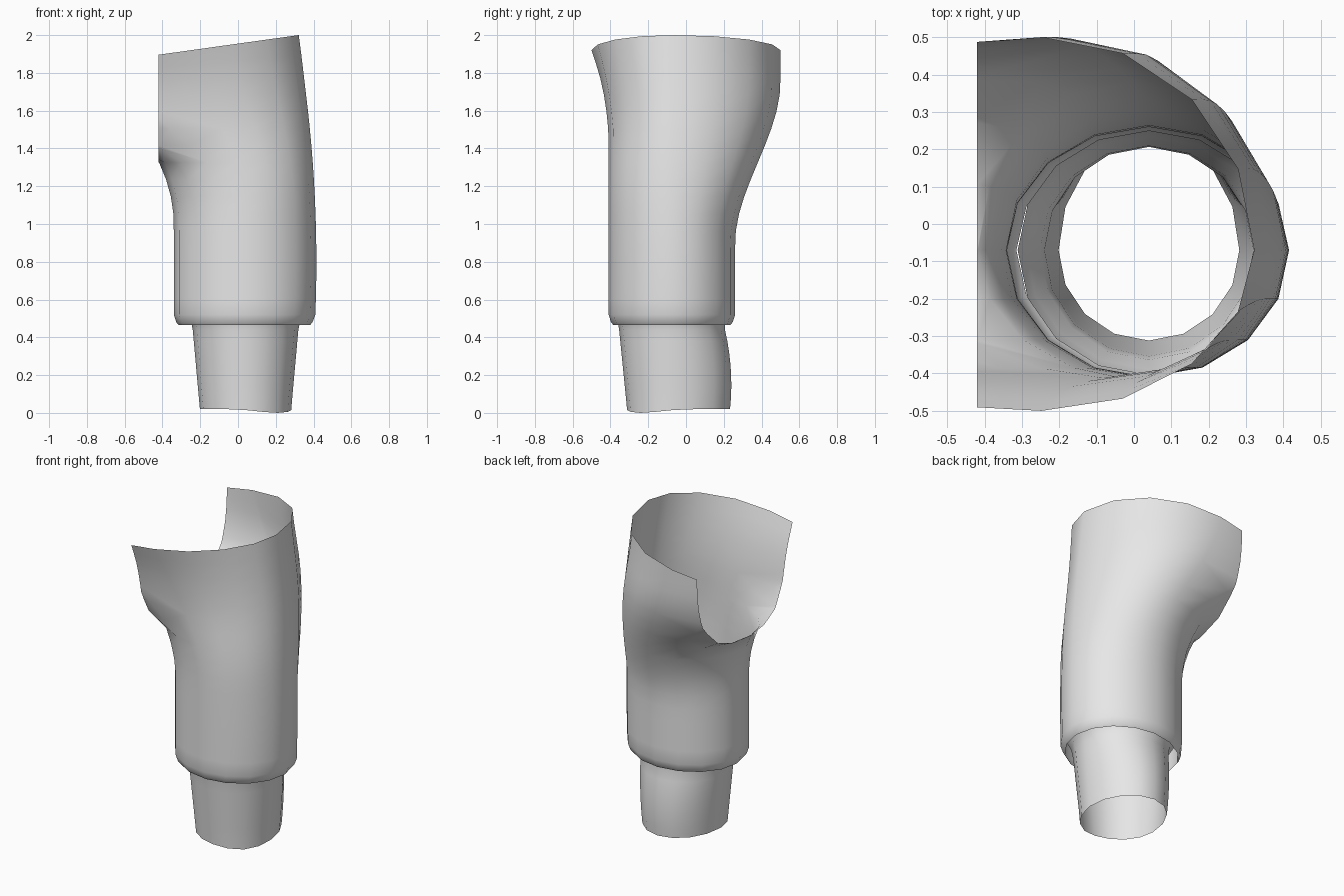
import bpy, bmesh, math

SIDES = 16
CUT_X = -0.42     # centre-seam plane of the garment
MID_X = 0.04      # leg axis below the crotch
MID_Y = -0.07
CROTCH = 1.33
CUFF_TOP = 0.46

if "Cube" in bpy.data.objects:
    bpy.data.objects.remove(bpy.data.objects["Cube"], do_unlink=True)

cloth = bpy.data.materials.new("light_grey_cloth")
cloth.use_nodes = True
GREY = (0.8, 0.8, 0.8, 1)
cloth.diffuse_color = GREY
cloth.node_tree.nodes["Principled BSDF"].inputs["Base Color"].default_value = GREY


def ramp(start, end, value):
    """Linear rise from zero to one, held flat outside the range."""
    return min(1, max(0, (value - start) / (end - start)))


def ease(start, end, value):
    t = ramp(start, end, value)
    return t * t * (3 - 2 * t)


def leg_section(z):
    """Middle x, then left, right, front and back edges of the outer leg."""
    mid_x = MID_X - 0.29 * ease(1.1, 2, z)
    tuck = 0.03 * ramp(0.52, CUFF_TOP, z) ** 2
    hip_spread = 0.08 * ramp(1, CROTCH, z) ** 2 + 2.2 * max(0, z - CROTCH)
    left = -0.34 - hip_spread + tuck
    right = 0.415 - 0.07 * (z - 0.8) ** 2 - tuck
    front = -0.41 - 0.09 * ramp(1.45, 1.95, z) ** 1.7 + tuck
    back = 0.26 + 0.24 * ease(0.9, 1.75, z) - tuck
    return mid_x, left, right, front, back


def cuff_section(z):
    """Narrow tube that flares out to meet the leg from inside."""
    growth = 0.1 * min(z, CUFF_TOP)
    flare = 0.07 * ease(CUFF_TOP, 0.62, z)
    side = 0.24 + growth * 0.9 + flare
    front = MID_Y - 0.24 - growth - flare * 0.7
    back = MID_Y + 0.31 - 0.4 * (min(z, CUFF_TOP) - 0.15) ** 2 + flare * 0.7
    return MID_X, MID_X - side, MID_X + side, front, back


def ring_point(section, z, angle, tilt, sag):
    """Egg-shaped ring: each quadrant has its own reach."""
    mid_x, left, right, front, back = section
    c, s = math.cos(angle), math.sin(angle)
    x = mid_x + c * (right - mid_x if c > 0 else mid_x - left)
    y = MID_Y + s * (back - MID_Y if s > 0 else MID_Y - front)
    dip = sag * max(0, math.cos(angle + math.pi / 4)) ** 4
    return x, y, z + tilt * x - dip


def loft(name, section, heights, top_tilt=0, bottom_sag=0):
    bm = bmesh.new()
    rings = []
    for z in heights:
        tilt = top_tilt * ramp(1.73, heights[-1], z)
        sag = bottom_sag if z == heights[0] else 0
        rings.append([
            bm.verts.new(ring_point(section(z), z, math.tau * i / SIDES, tilt, sag))
            for i in range(SIDES)
        ])
    for low, high in zip(rings, rings[1:]):
        for i in range(SIDES):
            j = (i + 1) % SIDES
            bm.faces.new((low[i], low[j], high[j], high[i]))

    # Open the upper leg along the centre seam
    geometry = bm.verts[:] + bm.edges[:] + bm.faces[:]
    bmesh.ops.bisect_plane(bm, geom=geometry, plane_co=(CUT_X, 0, 0),
                           plane_no=(-1, 0, 0), clear_outer=True)
    mesh = bpy.data.meshes.new(name)
    bm.to_mesh(mesh)
    bm.free()
    mesh.materials.append(cloth)
    for face in mesh.polygons:
        face.use_smooth = True
    bpy.context.collection.objects.link(bpy.data.objects.new(name, mesh))


# Outer leg: rounded hem, then even rows up to the slanted waist edge
hem = [0.465, 0.48, 0.52]
loft("outer_leg", leg_section, hem + [0.605 + 0.09 * i for i in range(16)],
     top_tilt=0.14)

# Inner cuff: lower edge dips toward the outer front
loft("inner_cuff", cuff_section, [0.02 + 0.06 * i for i in range(11)],
     bottom_sag=0.02)
